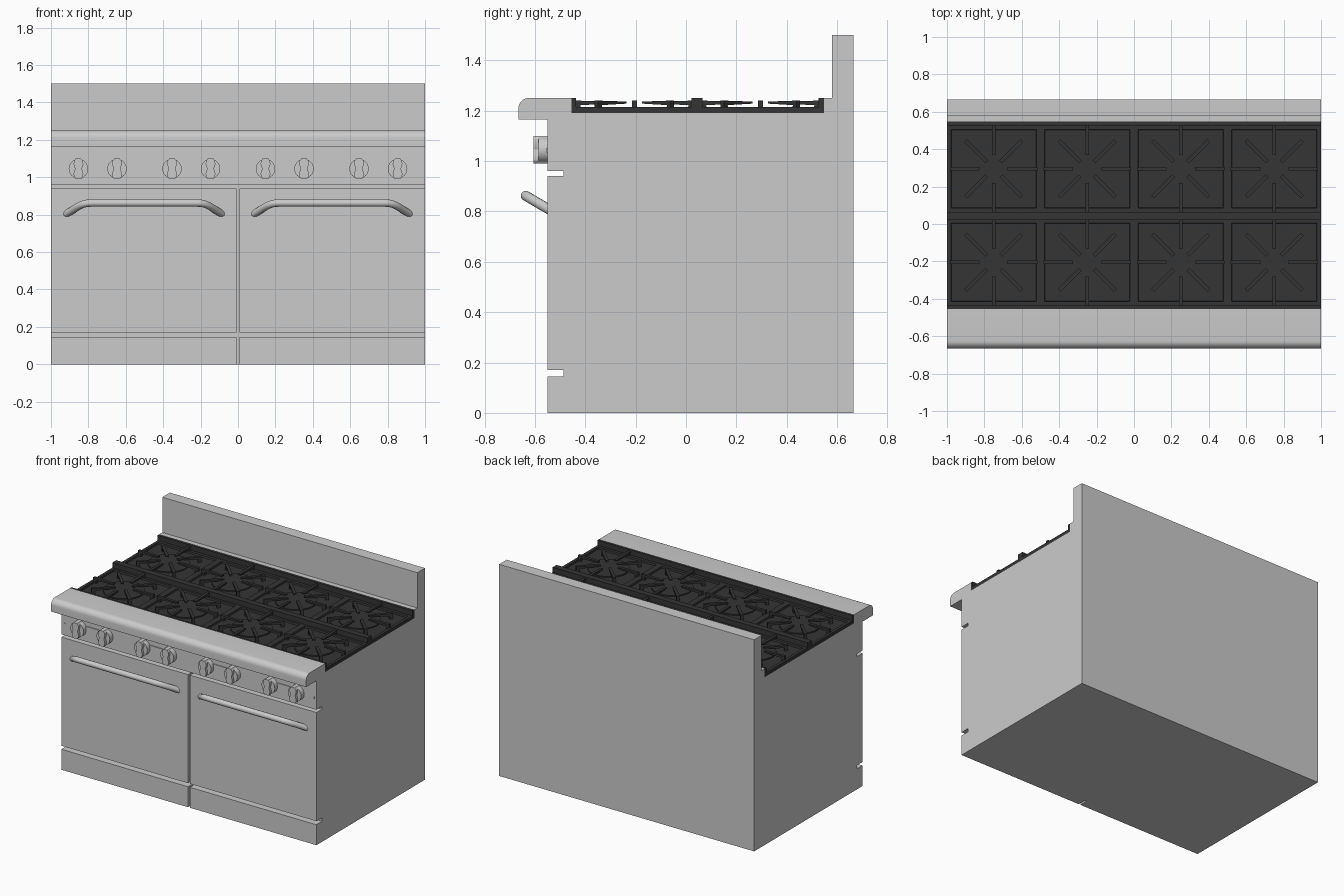
import bpy, bmesh, math
from mathutils import Matrix, Vector

if "Cube" in bpy.data.objects:
    bpy.data.objects.remove(bpy.data.objects["Cube"])

black = bpy.data.materials.new("black_iron")
black.diffuse_color = (0.035, 0.035, 0.035, 1)
black.use_nodes = True
black.node_tree.nodes["Principled BSDF"].inputs["Base Color"].default_value = black.diffuse_color


def finish(name, bm, mat=None):
    bmesh.ops.recalc_face_normals(bm, faces=bm.faces)
    me = bpy.data.meshes.new(name)
    bm.to_mesh(me)
    bm.free()
    ob = bpy.data.objects.new(name, me)
    bpy.context.collection.objects.link(ob)
    if mat:
        me.materials.append(mat)
    return ob


def add_prism(bm, pts, depth):
    """Extrude a closed 3D outline along the depth vector."""
    f = bm.faces.new([bm.verts.new(p) for p in pts])
    ext = bmesh.ops.extrude_face_region(bm, geom=[f], use_keep_orig=True)
    vs = [v for v in ext["geom"] if isinstance(v, bmesh.types.BMVert)]
    bmesh.ops.translate(bm, verts=vs, vec=Vector(depth))


def add_box(bm, x0, x1, y0, y1, z0, z1):
    add_prism(bm, [(x0, y0, z0), (x1, y0, z0), (x1, y1, z0), (x0, y1, z0)], (0, 0, z1 - z0))


def box(name, *dims, mat=None):
    bm = bmesh.new()
    add_box(bm, *dims)
    return finish(name, bm, mat)


def side_profile(name, pts):
    bm = bmesh.new()
    add_prism(bm, [(-1, y, z) for y, z in pts], (2, 0, 0))
    return finish(name, bm)


def arc(cx, cy, r, a0, a1, n):
    return [(cx + r * math.cos(math.radians(a0 + (a1 - a0) * i / n)),
             cy + r * math.sin(math.radians(a0 + (a1 - a0) * i / n))) for i in range(n + 1)]


# cabinet with backsplash
side_profile("cabinet", [(-0.487, 0), (0.665, 0), (0.665, 1.5), (0.58, 1.5), (0.58, 1.25),
                         (0.547, 1.25), (0.547, 1.19), (-0.487, 1.19)])

# control panel with rounded front ledge
side_profile("control_panel", [(-0.55, 0.96), (-0.487, 0.96), (-0.487, 1.19), (-0.455, 1.19),
                               (-0.455, 1.25)] + arc(-0.625, 1.21, 0.04, 90, 180, 8)
             + [(-0.665, 1.165), (-0.55, 1.165)])

# doors, kick panels and handles, left and right
for side, s in (("left", -1), ("right", 1)):
    x0, x1 = sorted((s * 0.007, s))
    box(side + "_door", x0, x1, -0.55, -0.487, 0.17, 0.94)
    box(side + "_kick_panel", x0, x1, -0.55, -0.487, 0, 0.145)

    half = [(0.418, -0.535, 0.803), (0.395, -0.558, 0.816),
            (0.325, -0.636, 0.862), (0.25, -0.636, 0.862)]
    path = [(-x, y, z) for x, y, z in half] + half[::-1]
    cu = bpy.data.curves.new(side + "_handle", "CURVE")
    cu.dimensions = "3D"
    cu.bevel_depth = 0.02
    cu.bevel_resolution = 4
    cu.use_fill_caps = True
    sp = cu.splines.new("NURBS")
    sp.points.add(len(path) - 1)
    for p, (x, y, z) in zip(sp.points, path):
        p.co = (x + s * 0.502, y, z, 1)
    sp.order_u = 3
    sp.use_endpoint_u = True
    sp.resolution_u = 6
    ob = bpy.data.objects.new(side + "_handle", cu)
    bpy.context.collection.objects.link(ob)

    # small triangular marker at the panel end
    bm = bmesh.new()
    add_prism(bm, [(s * 0.985, -0.549, 1.052), (s * 0.985, -0.549, 1.032),
                   (s * 0.965, -0.549, 1.042)], (0, -0.004, 0))
    finish(side + "_marker", bm)

# knob pairs, each on a dogbone plate
ZK = 1.045
grip_half = [(0.014, -0.055), (0.024, -0.042), (0.026, -0.025), (0.018, 0),
             (0.026, 0.025), (0.024, 0.042), (0.014, 0.055)]
grip = grip_half + [(-x, z) for x, z in grip_half[::-1]]
for i, cx in enumerate((-0.75, -0.25, 0.25, 0.75), 1):
    bm = bmesh.new()
    plate = arc(0.103, 0, 0.048, -148, 148, 20) + arc(-0.103, 0, 0.048, 32, 328, 20)
    add_prism(bm, [(cx + x, -0.549, ZK + z) for x, z in plate], (0, -0.007, 0))
    finish(f"knob_plate_{i}", bm)
    for side, dx in (("left", -0.103), ("right", 0.103)):
        bm = bmesh.new()
        disc = arc(0, 0, 0.052, 0, 345, 23)
        for shape, y, d in ((disc, -0.55, 0.036), (grip, -0.55, 0.055)):
            add_prism(bm, [(cx + dx + x, y, ZK + z) for x, z in shape], (0, -d, 0))
        finish(f"knob_{i}_{side}", bm)

# cooktop pan: 4 x 2 cells, each with a recessed burner well
bm = bmesh.new()
bmesh.ops.create_grid(bm, x_segments=4, y_segments=2, size=1)
for v in bm.verts:
    v.co = (v.co.x, 0.045 + v.co.y * 0.5, 1.19)
ext = bmesh.ops.extrude_face_region(bm, geom=bm.faces[:], use_keep_orig=True)
top = [f for f in ext["geom"] if isinstance(f, bmesh.types.BMFace)]
bmesh.ops.translate(bm, verts=list({v for f in top for v in f.verts}), vec=(0, 0, 0.024))
bmesh.ops.inset_individual(bm, faces=top, thickness=0.03)
for f in top:
    c = f.calc_center_median()
    for v in f.verts:
        v.co = (v.co.x, c.y + (v.co.y - c.y) * 0.92, v.co.z)
wells = bmesh.ops.extrude_discrete_faces(bm, faces=[]) and top
ext = bmesh.ops.inset_individual(bm, faces=wells, thickness=0.004, depth=-0.012)
finish("cooktop_pan", bm, black)

# raised rails across the cooktop
for name, y0, y1 in (("front_rail", -0.455, -0.437), ("middle_rail", 0.022, 0.065),
                     ("rear_rail", 0.527, 0.547)):
    box(name, -1, 1, y0, y1, 1.19, 1.25, mat=black)

# burners and grate fingers
finger = [(0.235, 1.2), (0.235, 1.24), (0.075, 1.236), (0.075, 1.228), (0.215, 1.222), (0.21, 1.2)]
for row, cy in (("front", -0.205), ("rear", 0.295)):
    for i, cx in enumerate((-0.75, -0.25, 0.25, 0.75), 1):
        bm = bmesh.new()
        add_prism(bm, [(cx + x, cy + y, 1.198) for x, y in arc(0, 0, 0.135, 0, 348.75, 31)],
                  (0, 0, 0.012))
        finish(f"{row}_burner_{i}", bm, black)
        bm = bmesh.new()
        for k in range(8):
            first = len(bm.verts)
            shift = 0.022 * (k % 2)
            add_prism(bm, [(r - shift, -0.01, z) for r, z in finger], (0, 0.02, 0))
            bm.verts.ensure_lookup_table()
            m = Matrix.Translation((cx, cy, 0)) @ Matrix.Rotation(math.radians(45 * k), 4, "Z")
            bmesh.ops.transform(bm, matrix=m, verts=bm.verts[first:])
        finish(f"{row}_grate_{i}", bm, black)

# smooth the rounded parts, keep edges sharp
meshes = [o for o in bpy.data.objects if o.type == "MESH"]
for o in meshes:
    o.select_set(True)
bpy.context.view_layer.objects.active = meshes[0]
bpy.ops.object.shade_smooth_by_angle(angle=math.radians(30))
